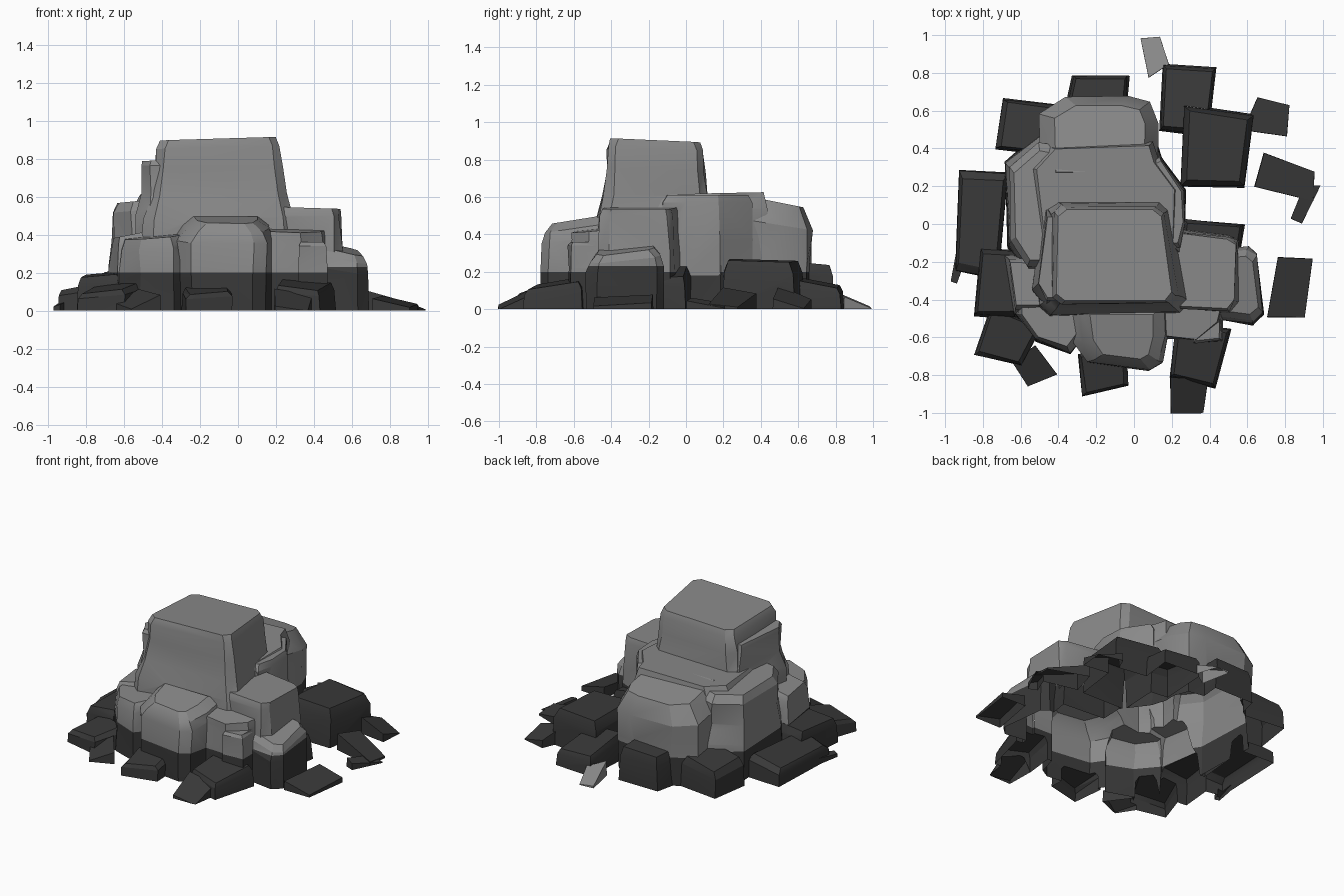
import bpy
import bmesh
import math
import random
from mathutils import Vector
from mathutils.bvhtree import BVHTree

random.seed(4)

default_cube = bpy.data.objects.get("Cube")
if default_cube:
    bpy.data.objects.remove(default_cube, do_unlink=True)


def make_material(name, value):
    material = bpy.data.materials.new(name)
    material.use_nodes = True
    colour = (value, value, value, 1)
    material.diffuse_color = colour
    shader = material.node_tree.nodes["Principled BSDF"]
    shader.inputs["Base Color"].default_value = colour
    return material


pale_stone = make_material("pale_stone", .25)
dark_stone = make_material("dark_stone", .04)
parts = []


def rock(name, outline, levels, tilt=(0, 0), split=.2, jitter=.01):
    """Closed stack of scaled outlines, dark below split, rooted underground."""
    centre = sum((Vector(p) for p in outline), Vector((0, 0))) / len(outline)
    top_height = levels[-1][0]
    root = -random.uniform(.05, .1)
    bm = bmesh.new()
    rings = []
    for height, scale in levels:
        ring = []
        for point in outline:
            offset = (Vector(point) - centre) * scale
            if 0 < height < top_height:
                offset.x += random.uniform(-jitter, jitter)
                offset.y += random.uniform(-jitter, jitter)
            slope = offset.dot(Vector(tilt)) * height / top_height
            spot = centre + offset
            ring.append(bm.verts.new((spot.x, spot.y, height + slope if height else root)))
        rings.append(ring)
    count = len(outline)
    for lower, upper in zip(rings, rings[1:]):
        for i in range(count):
            j = (i + 1) % count
            bm.faces.new((lower[i], lower[j], upper[j], upper[i]))
    bm.faces.new(rings[-1])
    bm.faces.new(rings[0][::-1])
    # Tide line between the dark foot and the pale body
    bmesh.ops.bisect_plane(bm, geom=bm.verts[:] + bm.edges[:] + bm.faces[:],
                           plane_co=(0, 0, split), plane_no=(0, 0, 1))
    for face in bm.faces:
        face.material_index = int(face.calc_center_median().z < split)
    mesh = bpy.data.meshes.new(name)
    bm.to_mesh(mesh)
    bm.free()
    mesh.materials.append(pale_stone)
    mesh.materials.append(dark_stone)
    thing = bpy.data.objects.new(name, mesh)
    bpy.context.collection.objects.link(thing)
    parts.append(thing)


def slab_outline(x, y, width, depth, turn, wobble=.02):
    """Four slightly uneven corners of a turned rectangle."""
    corners = []
    angle = math.radians(turn)
    for sx, sy in ((-1, -1), (1, -1), (1, 1), (-1, 1)):
        u = sx * width / 2 + random.uniform(-wobble, wobble)
        v = sy * depth / 2 + random.uniform(-wobble, wobble)
        corners.append((x + u * math.cos(angle) - v * math.sin(angle),
                        y + u * math.sin(angle) + v * math.cos(angle)))
    return corners


def stone(name, x, y, width, depth, turn, height, dip=.2):
    """Low dark boulder that dips away from the middle of the pile."""
    away = Vector((x, y)).normalized() * -dip
    rock(name, slab_outline(x, y, width, depth, turn),
         [(0, 1), (height * .75, .94), (height, .82)], away, split=1)


def shard(name, x, y, width, depth, turn, height, split=1):
    """Thin wedge whose outer edge runs into the ground."""
    away = Vector((x, y)).normalized() * (-height / max(width, depth))
    rock(name, slab_outline(x, y, width, depth, turn, .03),
         [(0, 1), (height * .6, .97)], away, split)


def fuse_parts():
    """Weld the pile into one open shell, then hand each part its own faces."""
    trees = []
    for part in parts:
        bm = bmesh.new()
        bm.from_mesh(part.data)
        trees.append(BVHTree.FromBMesh(bm))
        bm.free()
    others = bpy.data.collections.new("fusing_parts")
    for part in parts[1:]:
        others.objects.link(part)
    union = parts[0].modifiers.new("union", "BOOLEAN")
    union.operation = "UNION"
    union.operand_type = "COLLECTION"
    union.collection = others
    union.solver = "EXACT"
    union.material_mode = "INDEX"
    graph = bpy.context.evaluated_depsgraph_get()
    shell = bpy.data.meshes.new_from_object(parts[0].evaluated_get(graph))
    parts[0].modifiers.remove(union)
    bpy.data.collections.remove(others)
    bm = bmesh.new()
    bm.from_mesh(shell)
    bmesh.ops.bisect_plane(bm, geom=bm.verts[:] + bm.edges[:] + bm.faces[:],
                           plane_co=(0, 0, 0), plane_no=(0, 0, -1),
                           clear_outer=True)
    bmesh.ops.triangulate(bm, faces=bm.faces[:])
    owners = []
    for face in bm.faces:
        spot = face.calc_center_median()
        owners.append(min(range(len(trees)),
                          key=lambda k: trees[k].find_nearest(spot)[3]))
    for k, part in enumerate(parts):
        own = bm.copy()
        extra = [f for f, owner in zip(own.faces, owners) if owner != k]
        bmesh.ops.delete(own, geom=extra, context="FACES")
        bmesh.ops.dissolve_limit(own, angle_limit=math.radians(1), verts=own.verts[:],
                                 edges=own.edges[:], delimit={"MATERIAL"})
        own.to_mesh(part.data)
        own.free()
        bpy.ops.object.select_all(action="DESELECT")
        part.select_set(True)
        bpy.context.view_layer.objects.active = part
        bpy.ops.object.shade_smooth_by_angle(angle=math.radians(25))
    bm.free()
    bpy.data.meshes.remove(shell)


# Tall central block and the ledge on its flank
rock("tall_block",
     [(-.44, -.39), (-.39, -.43), (.19, -.43), (.23, -.38), (.17, .06),
      (.12, .1), (-.38, .1), (-.43, .06)],
     [(0, 1.3), (.48, 1.16), (.6, 1.06), (.74, 1), (.85, .98), (.895, .91)],
     (.03, -.04))
rock("side_ledge",
     [(-.51, -.32), (-.46, -.4), (-.3, -.4), (-.3, .04), (-.46, .05)],
     [(0, 1.35), (.5, 1.2), (.62, 1.05), (.76, 1), (.785, .95)], (0, -.02))

# Broad rear mass, in stepped layers
rock("rear_crown",
     [(-.5, -.2), (.24, -.15), (.25, .18), (.13, .34), (.1, .44),
      (-.45, .42), (-.56, .3)],
     [(0, 1.08), (.3, 1.05), (.53, 1), (.615, .9)], (.02, .03))
rock("rear_shelf",
     [(-.5, .2), (.12, .2), (.13, .54), (.09, .64), (-.04, .67),
      (-.36, .67), (-.51, .58)],
     [(0, .95), (.25, .99), (.45, 1), (.57, .75)], (0, -.2))
rock("left_shoulder",
     [(-.65, -.1), (-.56, -.24), (-.3, -.24), (-.3, .4), (-.5, .44),
      (-.66, .3)],
     [(0, 1.16), (.25, 1.07), (.38, .97), (.53, .97), (.58, .85)], (.1, 0))
rock("right_flank",
     [(.05, -.15), (.24, -.12), (.27, .0), (.26, .18), (.14, .36), (.02, .3)],
     [(0, 1.04), (.35, 1), (.57, .98), (.61, .9)], split=.18)

# Blocks against the front and right faces
rock("right_block",
     [(.1, -.44), (.5, -.46), (.54, -.41), (.55, -.1), (.5, -.07), (.1, -.02)],
     [(0, 1.1), (.3, 1.05), (.5, .98), (.54, .94)], (-.03, 0))
rock("right_outer_block",
     [(.4, -.5), (.63, -.53), (.69, -.48), (.65, -.16), (.6, -.12), (.4, -.14)],
     [(0, 1.01), (.22, 1), (.28, .95), (.32, .75)], (-.22, .1), .23)
rock("front_block",
     [(-.35, -.4), (-.32, -.62), (-.24, -.74), (.08, -.78), (.15, -.74),
      (.19, -.58), (.19, -.4)],
     [(0, .97), (.2, 1), (.37, .99), (.43, .86), (.475, .62)], (0, .16))
rock("front_left_block",
     [(-.62, -.2), (-.62, -.48), (-.52, -.62), (-.34, -.68), (-.28, -.6),
      (-.28, -.2)],
     [(0, 1.05), (.2, 1.02), (.33, .98), (.39, .85)], (.1, .06))
rock("front_right_block",
     [(.15, -.4), (.16, -.6), (.33, -.62), (.45, -.52), (.48, -.4)],
     [(0, 1.05), (.2, 1.02), (.38, 1), (.42, .92)], (-.03, .1))
rock("front_right_pillar",
     slab_outline(.39, -.53, .14, .16, 10),
     [(0, 1.1), (.22, 1.04), (.34, .95), (.36, .85)])
rock("left_pillar",
     slab_outline(-.56, -.32, .16, .26, 5),
     [(0, 1.3), (.2, 1.15), (.36, 1), (.4, .85)], (.2, 0))

# Dark boulders around the foot
stone("left_boulder", -.82, 0, .25, .55, -5, .13)
stone("left_front_boulder", -.73, -.32, .22, .36, -5, .19, .1)
stone("front_left_boulder", -.67, -.61, .27, .25, -20, .12)
stone("front_boulder", -.16, -.78, .25, .22, 6, .11)
stone("front_right_boulder", .34, -.69, .28, .3, -10, .14)
stone("right_rear_boulder", .42, -.1, .34, .22, -10, .2)
stone("rear_left_boulder", -.56, .52, .3, .27, -5, .21)
stone("rear_boulder", -.19, .69, .33, .21, -2, .24, .1)
stone("rear_right_boulder", .28, .67, .3, .36, -5, .15)
stone("right_far_boulder", .43, .4, .35, .42, -4, .26, .04)

# Thin shards scattered outside
shard("left_shard", -.92, -.2, .07, .22, -15, .07)
shard("front_left_shard", -.54, -.76, .19, .17, 35, .1)
shard("front_right_shard", .29, -.91, .17, .18, -8, .09)
shard("right_shard", .84, -.32, .2, .32, -5, .08)
shard("right_far_shard", .8, .24, .31, .19, -18, .1)
shard("right_far_spike", .89, .13, .09, .2, -20, .06)
shard("rear_right_shard", .71, .56, .22, .16, -20, .1)
shard("rear_pale_shard", .12, .9, .11, .18, 12, .08, split=0)

fuse_parts()
